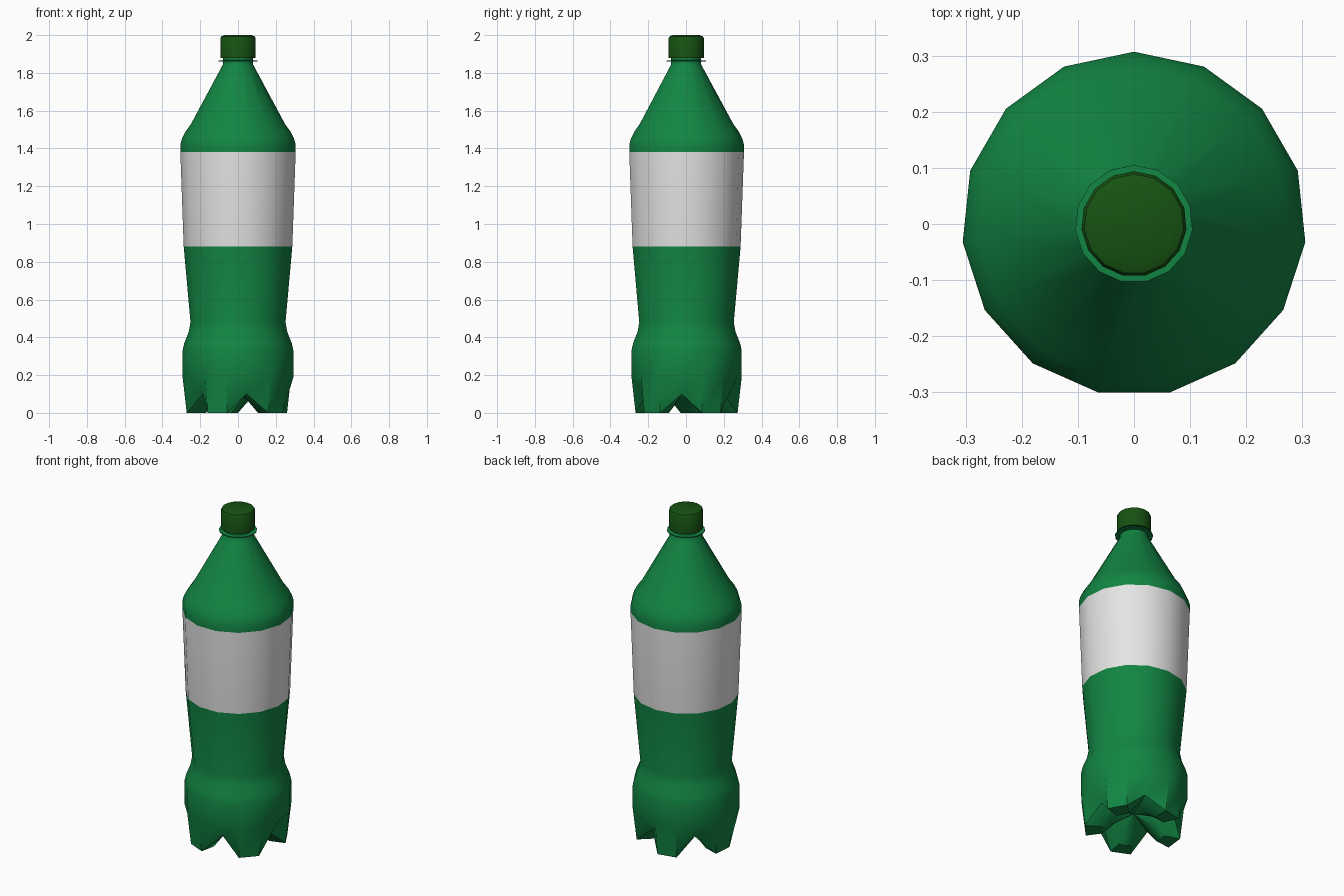
import bpy, bmesh, math

if "Cube" in bpy.data.objects:
    bpy.data.objects.remove(bpy.data.objects["Cube"])

N = 15  # sides: five feet, three columns each


def material(name, col):
    m = bpy.data.materials.new(name)
    m.diffuse_color = (*col, 1)
    m.use_nodes = True
    m.node_tree.nodes["Principled BSDF"].inputs["Base Color"].default_value = m.diffuse_color
    return m


green = material("bottle_green", (0.006, 0.235, 0.056))
grey = material("label_white", (0.78, 0.78, 0.78))
dark = material("cap_dark_green", (0.008, 0.085, 0.006))


def point(r, z, i):
    a = math.radians(90 + 24 * i)
    return (r * math.cos(a), r * math.sin(a), z)


def lathe(name, rings, mats, close_bottom=None, close_top=None, rule=None):
    """rings: list of functions column -> (radius, height), bottom to top."""
    bm = bmesh.new()
    loops = [[bm.verts.new(point(*f(i), i)) for i in range(N)] for f in rings]
    for lo, hi in zip(loops, loops[1:]):
        for i in range(N):
            j = (i + 1) % N
            bm.faces.new((lo[i], lo[j], hi[j], hi[i]))
    if close_bottom is not None:
        c = bm.verts.new((0, 0, close_bottom))
        for i in range(N):
            bm.faces.new((c, loops[0][(i + 1) % N], loops[0][i]))
    if close_top is not None:
        c = bm.verts.new((0, 0, close_top))
        for i in range(N):
            bm.faces.new((c, loops[-1][i], loops[-1][(i + 1) % N]))
    bm.normal_update()
    if rule:
        for f in bm.faces:
            f.material_index = rule(f.calc_center_median())
    me = bpy.data.meshes.new(name)
    bm.to_mesh(me)
    bm.free()
    for m in mats:
        me.materials.append(m)
    ob = bpy.data.objects.new(name, me)
    bpy.context.collection.objects.link(ob)
    bpy.ops.object.select_all(action='DESELECT')
    ob.select_set(True)
    bpy.context.view_layer.objects.active = ob
    bpy.ops.object.shade_smooth_by_angle(angle=math.radians(35))
    return ob


def ring(r, z):
    return lambda i: (r, z)


def footed(foot, valley):
    # columns 2, 5, 8, 11, 14 are the grooves between the feet
    return lambda i: valley if i % 3 == 2 else foot


# Bottle: footed base, waist, label band, shoulder, neck and neck flange
base = [footed((0.12, 0.05), (0.10, 0.10)),
        footed((0.18, 0.0), (0.15, 0.10)),
        footed((0.273, 0.0), (0.215, 0.10))]
profile = [(0.295, 0.19), (0.295, 0.33), (0.286, 0.37), (0.262, 0.43),
           (0.253, 0.48), (0.289, 0.88), (0.307, 1.38), (0.307, 1.42),
           (0.299, 1.45), (0.279, 1.49), (0.25, 1.53), (0.088, 1.83),
           (0.08, 1.845), (0.08, 1.859), (0.105, 1.86), (0.105, 1.866),
           (0.08, 1.867), (0.08, 1.90)]
lathe("bottle", base + [ring(*p) for p in profile], [green, grey],
      close_bottom=0.10, close_top=1.90,
      rule=lambda c: 1 if 0.88 < c.z < 1.38 else 0)

# Screw cap
cap = [(0.078, 1.88), (0.094, 1.88), (0.094, 1.985), (0.089, 1.993), (0.072, 2.0)]
lathe("cap", [ring(*p) for p in cap], [dark], close_top=2.0)
